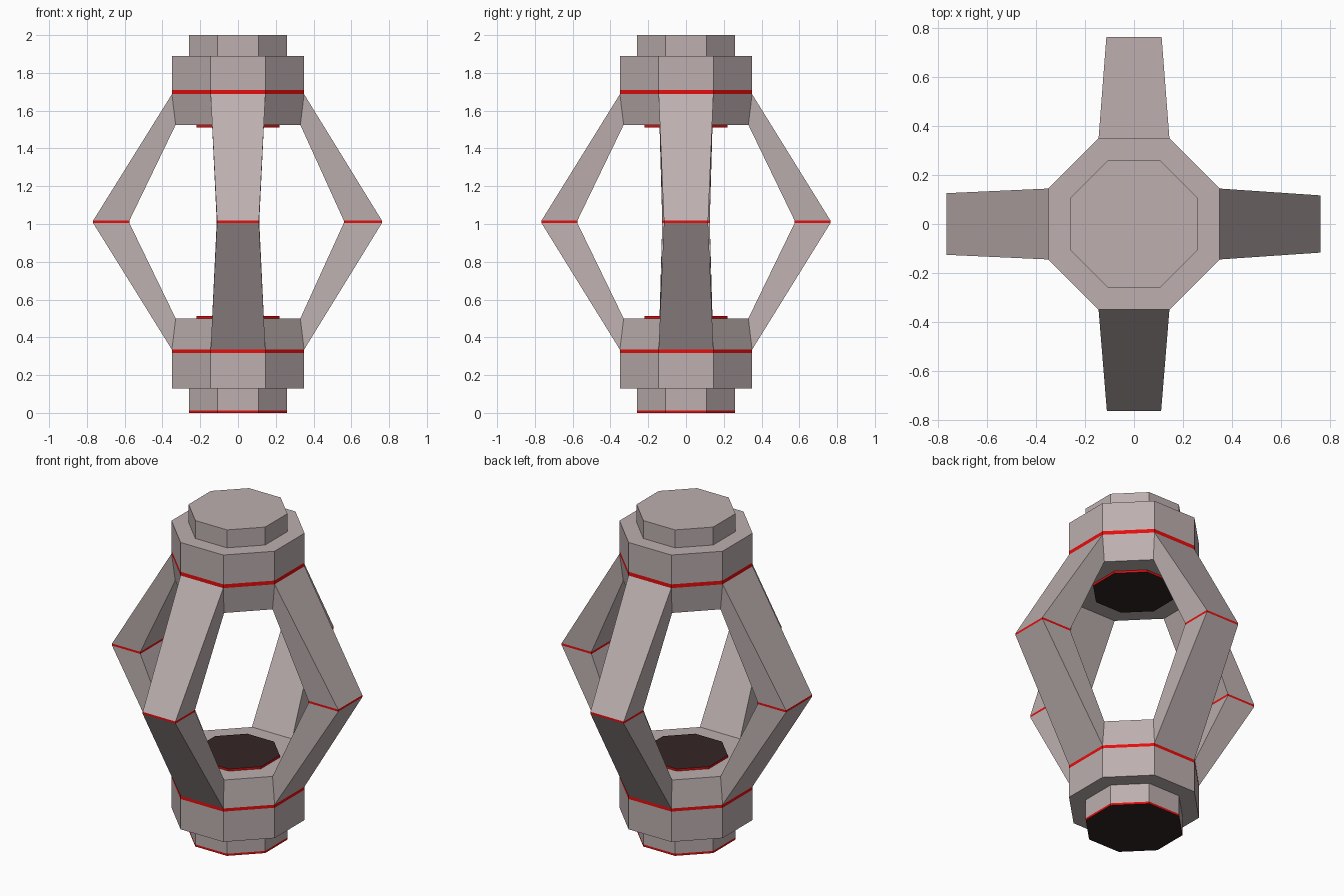
import bpy, math

if "Cube" in bpy.data.objects:
    bpy.data.objects.remove(bpy.data.objects["Cube"])


def material(name, rgb):
    m = bpy.data.materials.new(name)
    m.diffuse_color = (*rgb, 1.0)
    m.use_nodes = True
    m.node_tree.nodes["Principled BSDF"].inputs["Base Color"].default_value = m.diffuse_color
    return m


MATS = [material("warm_grey_metal", (0.51, 0.43, 0.43)),
        material("red_trim", (0.8, 0.004, 0.004)),
        material("dark_plate", (0.034, 0.018, 0.018))]
GREY, RED, DARK = range(3)
TAN = math.tan(math.pi / 8)


def make_object(name, verts, faces, mats):
    mesh = bpy.data.meshes.new(name)
    mesh.from_pydata(verts, [], faces)
    for m in MATS:
        mesh.materials.append(m)
    for poly, idx in zip(mesh.polygons, mats):
        poly.material_index = idx
    mesh.update()
    obj = bpy.data.objects.new(name, mesh)
    bpy.context.collection.objects.link(obj)
    return obj


def loft(name, rings, band_mats, caps=None, skip=None):
    """Join equal rings listed bottom to top; skip = band whose even sides stay open."""
    n = len(rings[0])
    verts = [v for r in rings for v in r]
    faces, mats = [], []
    for b, m in enumerate(band_mats):
        for i in range(n):
            if b == skip and i % 2 == 1:
                continue  # an arm grows out of this side
            j = (i + 1) % n
            faces.append((b * n + i, b * n + j, (b + 1) * n + j, (b + 1) * n + i))
            mats.append(m)
    if caps:
        top = (len(rings) - 1) * n
        faces += [tuple(range(n - 1, -1, -1)), tuple(range(top, top + n))]
        mats += list(caps)
    return make_object(name, verts, faces, mats)


def octagon(apothem, z):
    r = apothem / math.cos(math.pi / 8)
    return [(r * math.cos(a), r * math.sin(a), z)
            for a in (math.pi / 8 + i * math.pi / 4 for i in range(8))]


# Base housing: neck, collar, tapered shoulder, plate on top
base = [(.26, 0), (.26, .013), (.26, .13), (.35, .13), (.35, .316),
        (.35, .335), (.33, .5), (.22, .5), (.22, .513)]
loft("base_housing", [octagon(*p) for p in base],
     [RED, GREY, GREY, GREY, RED, GREY, GREY, RED], (DARK, DARK), skip=5)

# Top housing: plate underneath, tapered shoulder, collar, neck
top = [(.22, 1.512), (.22, 1.525), (.33, 1.525), (.35, 1.687),
       (.35, 1.71), (.35, 1.89), (.26, 1.89), (.26, 2.0)]
loft("top_housing", [octagon(*p) for p in top],
     [RED, GREY, GREY, RED, GREY, GREY, GREY], (DARK, GREY), skip=2)


# Four bent arms with a red seam at the elbow
def section(angle, inner, outer):
    """Quad from (radius, half width, z) of its inner and outer edges."""
    c, s = math.cos(angle), math.sin(angle)
    pts = [(inner, -1), (outer, -1), (outer, 1), (inner, 1)]
    return [(p[0] * c - p[1] * k * s, p[0] * s + p[1] * k * c, p[2]) for p, k in pts]


ARMS = [("right", .762, .56, .117), ("back", .765, .575, .113),
        ("left", .767, .575, .126), ("front", .765, .575, .111)]
for i, (side, r_out, r_in, half) in enumerate(ARMS):
    a = i * math.pi / 2
    sections = [
        section(a, (.33, .33 * TAN, .5), (.35, .35 * TAN, .335)),
        section(a, (r_in, half, 1.005), (r_out, half, 1.005)),
        section(a, (r_in, half, 1.018), (r_out, half, 1.018)),
        section(a, (.33, .33 * TAN, 1.525), (.35, .35 * TAN, 1.687))]
    loft(side + "_arm", sections, [GREY, RED, GREY])
